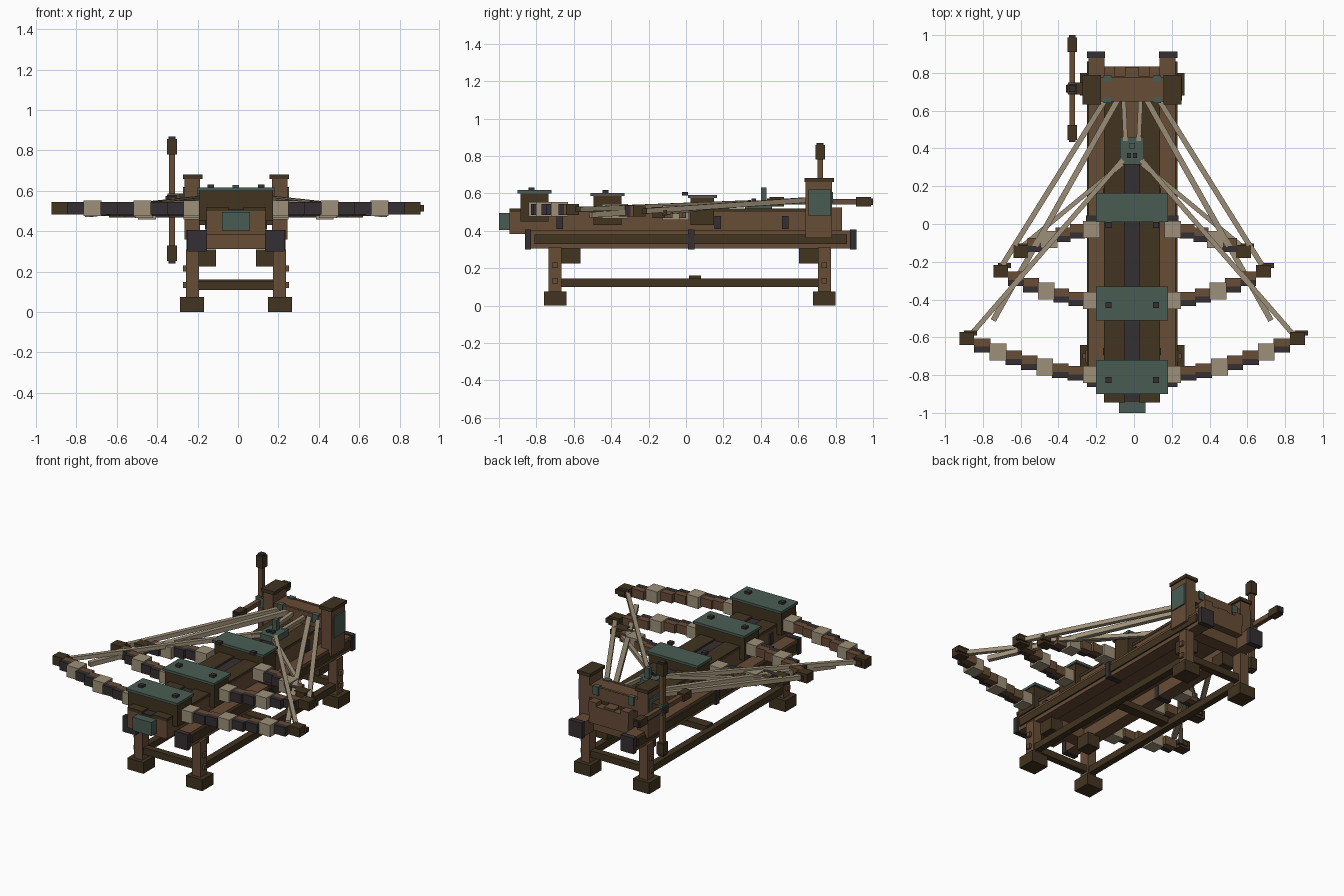
import bpy, bmesh, math
from mathutils import Vector

cube = bpy.data.objects.get("Cube")
if cube:
    bpy.data.objects.remove(cube)

AX = -0.01  # centre line of the frame


def mat(name, rgb):
    m = bpy.data.materials.new(name)
    m.use_nodes = True
    col = (*rgb, 1)
    m.diffuse_color = col
    b = m.node_tree.nodes["Principled BSDF"]
    b.inputs["Base Color"].default_value = col
    b.inputs["Roughness"].default_value = 0.9
    return m


WOOD = mat("brown wood", (0.135, 0.072, 0.037))
DARK = mat("dark wood", (0.054, 0.034, 0.015))
IRON = mat("dark iron", (0.036, 0.028, 0.032))
TEAL = mat("green metal", (0.066, 0.108, 0.086))
ROPE = mat("pale rope", (0.34, 0.28, 0.19))


def make(name, bm, m):
    me = bpy.data.meshes.new(name)
    bm.to_mesh(me)
    bm.free()
    me.materials.append(m)
    ob = bpy.data.objects.new(name, me)
    bpy.context.collection.objects.link(ob)
    return ob


def box(name, x, y, z, m):
    """Box from (min, max) ranges; x is measured from the centre line."""
    bm = bmesh.new()
    bmesh.ops.create_cube(bm, size=1)
    for v in bm.verts:
        for i, (lo, hi) in enumerate((x, y, z)):
            v.co[i] = lo if v.co[i] < 0 else hi
        v.co.x += AX
    return make(name, bm, m)


def pair(name, x, y, z, m):
    """Mirrored boxes on both sides of the centre line."""
    box("left_" + name, x, y, z, m)
    box("right_" + name, (-x[1], -x[0]), y, z, m)


def cbox(name, c, s, m):
    return box(name, *[(a - b / 2, a + b / 2) for a, b in zip(c, s)], m)


def cord(name, a, b, r, m=ROPE):
    """Square cord stretched between two points."""
    a, b = Vector(a), Vector(b)
    d = b - a
    bm = bmesh.new()
    bmesh.ops.create_cube(bm, size=1)
    q = d.to_track_quat('Z', 'Y')
    for v in bm.verts:
        v.co = q @ Vector((v.co.x * r, v.co.y * r, v.co.z * d.length)) + (a + b) / 2
        v.co.x += AX
    return make(name, bm, m)


# Legs, feet and brackets
for end, y, s in (("front", -0.70, 1), ("rear", 0.74, -1)):
    pair(end + "_foot", (0.158, 0.277), (y - 0.06, y + 0.06), (0, 0.075), DARK)
    pair(end + "_leg", (0.183, 0.247), (y - 0.034, y + 0.034), (0.075, 0.31), WOOD)
    for n, z in (("upper", 0.215), ("lower", 0.133)):
        pair("%s_leg_%s_peg" % (end, n), (0.247, 0.262), (y - 0.015, y + 0.015),
             (z - 0.015, z + 0.015), WOOD)
    b = sorted((y + s * 0.034, y + s * 0.135))
    pair(end + "_bracket", (0.1, 0.19), b, (0.225, 0.31), DARK)
    box(end + "_stretcher", (-0.19, 0.19), (y - 0.022, y + 0.022), (0.11, 0.155), DARK)
    box(end + "_crossbeam", (-0.145, 0.145), (y - 0.045, y + 0.045), (0.312, 0.385), WOOD)
pair("side_stretcher", (0.193, 0.237), (-0.67, 0.71), (0.1, 0.145), DARK)
box("middle_stretcher", (-0.2, 0.2), (0.015, 0.08), (0.12, 0.16), DARK)

# Side rails with inset strip, end caps and bands
pair("rail", (0.145, 0.23), (-0.83, 0.88), (0.305, 0.4), WOOD)
pair("rail_strip", (0.23, 0.239), (-0.81, 0.86), (0.33, 0.38), DARK)
pair("rail_band", (0.143, 0.245), (0.012, 0.046), (0.3, 0.406), IRON)
for end, y in (("front", -0.845), ("rear", 0.895)):
    pair(end + "_rail_cap", (0.143, 0.24), (y - 0.017, y + 0.017), (0.3, 0.406), IRON)

# Stock with deck planks and central groove
box("stock", (-0.145, 0.145), (-0.945, 0.835), (0.383, 0.5), WOOD)
pair("deck_plank", (0.037, 0.148), (-0.945, 0.78), (0.5, 0.52), DARK)
box("groove", (-0.037, 0.037), (-0.94, 0.34), (0.5, 0.508), IRON)
box("rear_groove", (-0.037, 0.037), (0.34, 0.83), (0.5, 0.512), WOOD)
pair("rear_cheek", (0.09, 0.148), (0.78, 0.835), (0.45, 0.525), WOOD)
box("nose_plate", (-0.07, 0.07), (-1.0, -0.945), (0.405, 0.495), TEAL)
for i, y in enumerate((-0.675, 0.17, 0.53)):
    pair("stock_strap_%d" % i, (0.14, 0.154), (y - 0.018, y + 0.018), (0.41, 0.48), IRON)


# Bows: housing, lid, bolts and stepped limbs
def bow(n, y0, y1, zlo, zlid, bolt_y, root, step, count, sweep, zc):
    box(n + "_housing", (-0.183, 0.183), (y0 + 0.015, y1 - 0.015), (zlo, zlid), DARK)
    box(n + "_lid", (-0.19, 0.19), (y0, y1), (zlid, zlid + 0.017), TEAL)
    pair(n + "_lid_bolt", (0.11, 0.142), (bolt_y - 0.016, bolt_y + 0.016),
         (zlid + 0.014, zlid + 0.032), IRON)
    for i in range(count):
        d = 0.215 + step * i
        y = root + sweep * (i / (count - 1)) ** 1.6
        for side, s in (("left", 1), ("right", -1)):
            nm = "%s_%s_limb_%d" % (n, side, i)
            if i == count - 1:
                cbox(nm + "_tip", (s * d, y, zc), (0.078, 0.068, 0.06), DARK)
                cbox(nm + "_nock", (s * d + 0.02, y + 0.03, zc), (0.07, 0.025, 0.03), DARK)
            elif i % 3 == 0:
                cbox(nm + "_wrap", (s * d, y, zc), (0.088, 0.09, 0.078), ROPE)
            else:
                cbox(nm + "_wood", (s * d, y + 0.015, zc), (step + 0.004, 0.045, 0.058), WOOD)
                cbox(nm + "_plate", (s * d, y - 0.022, zc), (step + 0.004, 0.032, 0.06), IRON)
    return d, y, zc


tip1 = bow("front_bow", -0.9, -0.72, 0.45, 0.6, -0.825, -0.797, 0.0825, 9, 0.19, 0.514)
tip2 = bow("middle_bow", -0.51, -0.33, 0.43, 0.585, -0.43, -0.405, 0.08, 7, 0.155, 0.505)
tip3 = bow("rear_bow", 0.01, 0.165, 0.43, 0.575, -0.005, -0.03, 0.075, 6, -0.115, 0.497)

# Bow strings from the slider to the limb tips, and ropes from the winch tower
for side, s in (("left", 1), ("right", -1)):
    def string(n, a, b, r):
        cord("%s_%s" % (side, n), (s * a[0], a[1], a[2]), (s * b[0], b[1], b[2]), r)
    string("front_string", (0.05, 0.34, 0.55), (tip1[0] - 0.02, tip1[1] + 0.02, tip1[2]), 0.026)
    string("middle_string", (0.14, 0.66, 0.565), (tip2[0], tip2[1] + 0.02, tip2[2]), 0.028)
    string("rear_string", (0.05, 0.32, 0.545), (tip3[0], tip3[1] + 0.02, tip3[2]), 0.024)
    string("tower_rope", (0.075, 0.66, 0.565), (0.735, -0.51, 0.485), 0.03)
    string("draw_rope", (0.045, 0.66, 0.565), (0.035, 0.44, 0.555), 0.024)

# Slider with catch lever
box("slider", (-0.063, 0.063), (0.315, 0.46), (0.52, 0.56), TEAL)
box("slider_catch", (-0.016, 0.016), (0.4, 0.43), (0.56, 0.63), TEAL)
pair("slider_bolt", (0.006, 0.026), (0.35, 0.375), (0.56, 0.572), IRON)

# Winch tower
pair("tower_post", (0.178, 0.254), (0.64, 0.78), (0.36, 0.66), WOOD)
pair("tower_cap", (0.166, 0.262), (0.633, 0.79), (0.66, 0.682), DARK)
pair("tower_plate", (0.254, 0.263), (0.655, 0.775), (0.48, 0.62), TEAL)
box("tower_beam", (-0.18, 0.18), (0.648, 0.778), (0.52, 0.6), WOOD)
for end, y in (("front", 0.657), ("rear", 0.769)):
    pair("beam_%s_corner" % end, (0.11, 0.152), (y - 0.016, y + 0.016), (0.55, 0.607), TEAL)
    box("beam_%s_trim" % end, (-0.11, 0.11), (y - 0.008, y + 0.008), (0.585, 0.604), WOOD)

# Crank: axle, hub and four handles
cx, cy, cz = -0.317, 0.717, 0.555
box("crank_axle", (-0.31, -0.25), (0.685, 0.75), (0.525, 0.588), DARK)
cbox("crank_hub", (cx + 0.005, cy, cz), (0.055, 0.065, 0.065), TEAL)
cbox("crank_pin", (cx - 0.018, cy, cz), (0.03, 0.04, 0.04), IRON)
for name, axis in (("horizontal", 1), ("vertical", 2)):
    reach = 0.283 if axis == 1 else 0.315
    for s in (-1, 1):
        def part(n, lo, hi, w, m):
            c, size = [cx, cy, cz], [w, w, w]
            c[axis] += s * (lo + hi) / 2
            size[axis] = hi - lo
            cbox("crank_%s_%s_%d" % (name, n, s > 0), c, size, m)
        part("bar", 0, reach - 0.08, 0.03, WOOD)
        part("grip", reach - 0.09, reach - 0.012, 0.05, DARK)
        part("end", reach - 0.012, reach, 0.036, IRON)
